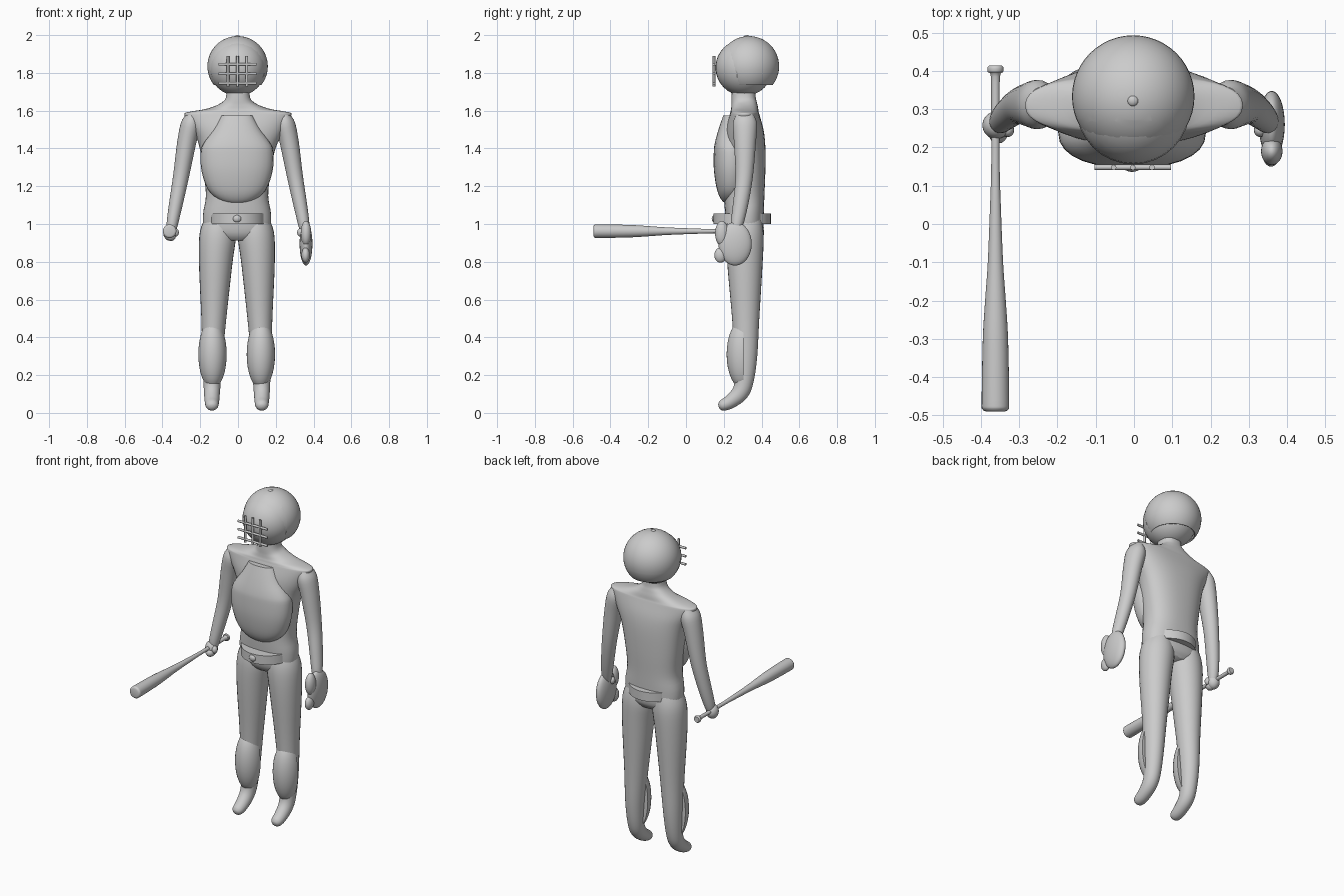
import bpy, bmesh, math
from mathutils import Vector

if "Cube" in bpy.data.objects:
    bpy.data.objects.remove(bpy.data.objects["Cube"])

mat = bpy.data.materials.new("plain grey")
mat.diffuse_color = (0.6, 0.6, 0.6, 1)
mat.use_nodes = True
mat.node_tree.nodes["Principled BSDF"].inputs["Base Color"].default_value = mat.diffuse_color


def finish(name, bm, angle=50):
    bmesh.ops.recalc_face_normals(bm, faces=bm.faces)
    me = bpy.data.meshes.new(name)
    bm.to_mesh(me)
    bm.free()
    me.materials.append(mat)
    ob = bpy.data.objects.new(name, me)
    bpy.context.collection.objects.link(ob)
    bpy.ops.object.select_all(action='DESELECT')
    ob.select_set(True)
    bpy.context.view_layer.objects.active = ob
    bpy.ops.object.shade_smooth_by_angle(angle=math.radians(angle))
    return ob


def smooth_path(pts, sub):
    """Catmull-Rom through rows of numbers."""
    out = []
    for i in range(len(pts) - 1):
        p = [pts[max(0, min(len(pts) - 1, i + k))] for k in (-1, 0, 1, 2)]
        for s in range(sub):
            t = s / sub
            out.append([0.5 * (2 * b + (c - a) * t + (2*a - 5*b + 4*c - d) * t*t
                               + (3*b - a - 3*c + d) * t**3) for a, b, c, d in zip(*p)])
    return out + [list(pts[-1])]


def loft(name, rows, sub=4, n=28, power=2.0, angle=50, side=1):
    """Tube through rows of (x, y, z, half width, half depth)."""
    rows = smooth_path([(side * r[0], *r[1:]) for r in rows], sub)
    bm = bmesh.new()
    rings = []
    for i, (x, y, z, rx, ry) in enumerate(rows):
        a, b = rows[max(i - 1, 0)], rows[min(i + 1, len(rows) - 1)]
        tan = (Vector(b[:3]) - Vector(a[:3])).normalized()
        u = Vector((1, 0, 0))
        u = (u - tan * u.dot(tan)).normalized()
        v = tan.cross(u)
        ring = []
        for k in range(n):
            t = 2 * math.pi * k / n
            c, s = math.cos(t), math.sin(t)
            c = math.copysign(abs(c) ** (2 / power), c)
            s = math.copysign(abs(s) ** (2 / power), s)
            ring.append(bm.verts.new(Vector((x, y, z)) + u * c * rx + v * s * ry))
        rings.append(ring)
    for a, b in zip(rings, rings[1:]):
        for k in range(n):
            bm.faces.new((a[k], a[(k + 1) % n], b[(k + 1) % n], b[k]))
    bm.faces.new(rings[0])
    bm.faces.new(rings[-1])
    return finish(name, bm, angle)


def ball(name, loc, r, cut=None, segs=32):
    """Ellipsoid, optionally cut flat behind y = cut."""
    bm = bmesh.new()
    bmesh.ops.create_uvsphere(bm, u_segments=segs, v_segments=segs // 2, radius=1)
    for v in bm.verts:
        v.co = Vector([l + c * k for l, c, k in zip(loc, v.co, r)])
    if cut is not None:
        res = bmesh.ops.bisect_plane(bm, geom=bm.verts[:] + bm.edges[:] + bm.faces[:],
                                     plane_co=(0, cut, 0), plane_no=(0, 1, 0), clear_outer=True)
        bmesh.ops.edgeloop_fill(bm, edges=[e for e in res["geom_cut"]
                                           if isinstance(e, bmesh.types.BMEdge)])
    return finish(name, bm)


# torso with flared shoulders and neck
loft("torso", [(-.005, .315, .92, .10, .07), (-.005, .312, .96, .17, .095),
               (-.005, .31, 1.05, .18, .102), (-.005, .308, 1.15, .165, .107),
               (-.005, .31, 1.28, .178, .11), (-.003, .312, 1.41, .203, .108),
               (0, .31, 1.50, .243, .1), (0, .31, 1.575, .283, .08),
               (0, .31, 1.592, .265, .075), (0, .31, 1.61, .165, .072),
               (0, .308, 1.635, .098, .068), (0, .305, 1.67, .064, .064),
               (0, .305, 1.75, .06, .06)], power=2.4, n=40)

for s, side in ((-1, "right"), (1, "left")):
    o = -.006 * s
    # legs ending in bent feet
    loft(side + "_leg", [(.09 + o, .315, 1.04, .07, .08), (.1 + o, .313, .95, .096, .098),
                         (.112 + o, .312, .8, .089, .094), (.122 + o, .316, .5, .066, .072),
                         (.129 + o, .316, .3, .054, .061), (.131 + o, .308, .17, .046, .05),
                         (.132 + o, .285, .105, .042, .045), (.132 + o, .235, .06, .038, .037),
                         (.132 + o, .195, .04, .033, .03), (.132 + o, .178, .033, .02, .018),
                         (.132 + o, .173, .031, .004, .004)], side=s)
    # shin pads
    ball(side + "_shin_pad", (s * .128 - .007, .3, .31), (.075, .085, .182), .305)
    # arms
    loft(side + "_arm", [(.245, .312, 1.58, .03, .045), (.25, .312, 1.53, .052, .064),
                         (.272, .312, 1.43, .05, .058), (.302, .308, 1.25, .042, .046),
                         (.33, .288, 1.1, .036, .04), (.348, .27, 1.0, .03, .033),
                         (.353, .262, .95, .022, .022)], side=s)
    # thumbs
    ball(side + "_thumb", (s * .33, .245, .955), (.017, .018, .022), segs=16)

# gripping hand
ball("right_hand", (-.36, .258, .955), (.036, .036, .044))
ball("right_knuckles", (-.355, .24, .935), (.026, .03, .025), segs=16)

# fielding glove
ball("glove", (.36, .26, .895), (.034, .088, .115))
ball("glove_thumb", (.36, .19, .95), (.028, .036, .066))
ball("glove_finger", (.358, .182, .835), (.022, .032, .04))

# chest protector
loft("chest_protector", [(-.005, .245, 1.11, .03, .02), (-.005, .243, 1.125, .09, .05),
                         (-.005, .24, 1.18, .152, .075), (-.005, .24, 1.28, .188, .092),
                         (-.005, .24, 1.38, .192, .093), (-.005, .24, 1.43, .175, .087),
                         (-.005, .24, 1.5, .125, .068), (-.005, .24, 1.574, .082, .043)],
     power=2.3)

# belt and buckle
loft("belt", [(-.003, .297, 1.0, .15, .152), (-.003, .297, 1.055, .15, .152)], sub=1, n=48)
ball("belt_buckle", (-.005, .15, 1.028), (.023, .014, .02), segs=16)

# head
ball("head", (-.002, .308, 1.828), (.15, .152, .15))

# helmet shell: open face, ear flaps, open underneath
bm = bmesh.new()
bmesh.ops.create_uvsphere(bm, u_segments=48, v_segments=24, radius=.16)
bmesh.ops.translate(bm, verts=bm.verts, vec=(-.002, .333, 1.835))
for co, no in (((0, 0, 1.735), (0, 0, 1)), ((0, 0, 1.8), (0, 0, 1)), ((0, .27, 0), (0, 1, 0))):
    bmesh.ops.bisect_plane(bm, geom=bm.verts[:] + bm.edges[:] + bm.faces[:],
                           plane_co=co, plane_no=no)
gone = []
for f in bm.faces:
    c = f.calc_center_median()
    if c.z < 1.735 or (c.z < 1.8 and c.y < .27):
        gone.append(f)
bmesh.ops.delete(bm, geom=gone, context='FACES')
helmet = finish("helmet", bm)
shell = helmet.modifiers.new("thickness", 'SOLIDIFY')
shell.thickness = .008
shell.offset = -1
ball("helmet_button", (-.003, .322, 1.99), (.015, .015, .01), segs=16)

# face cage
for i in range(3):
    x, z = -.053 + .05 * i, 1.745 + .05 * i
    loft("cage_upright", [(x, .148, 1.727, .007, .007), (x, .148, 1.89, .007, .007)], sub=1, n=12)
    bm = bmesh.new()
    bmesh.ops.create_cone(bm, cap_ends=True, segments=12, radius1=.007, radius2=.007, depth=.2)
    for v in bm.verts:
        v.co = (v.co.z - .003, v.co.y + .148, v.co.x + z)
    finish("cage_crossbar", bm)

# bat
loft("bat", [(-.362, y, .962, r, r) for y, r in
             ((-.49, .024), (-.484, .034), (-.46, .036), (-.3, .033), (-.2, .027), (-.1, .02),
              (.05, .014), (.15, .011), (.3, .011), (.385, .012), (.397, .02), (.408, .021),
              (.414, .017))], angle=35)
